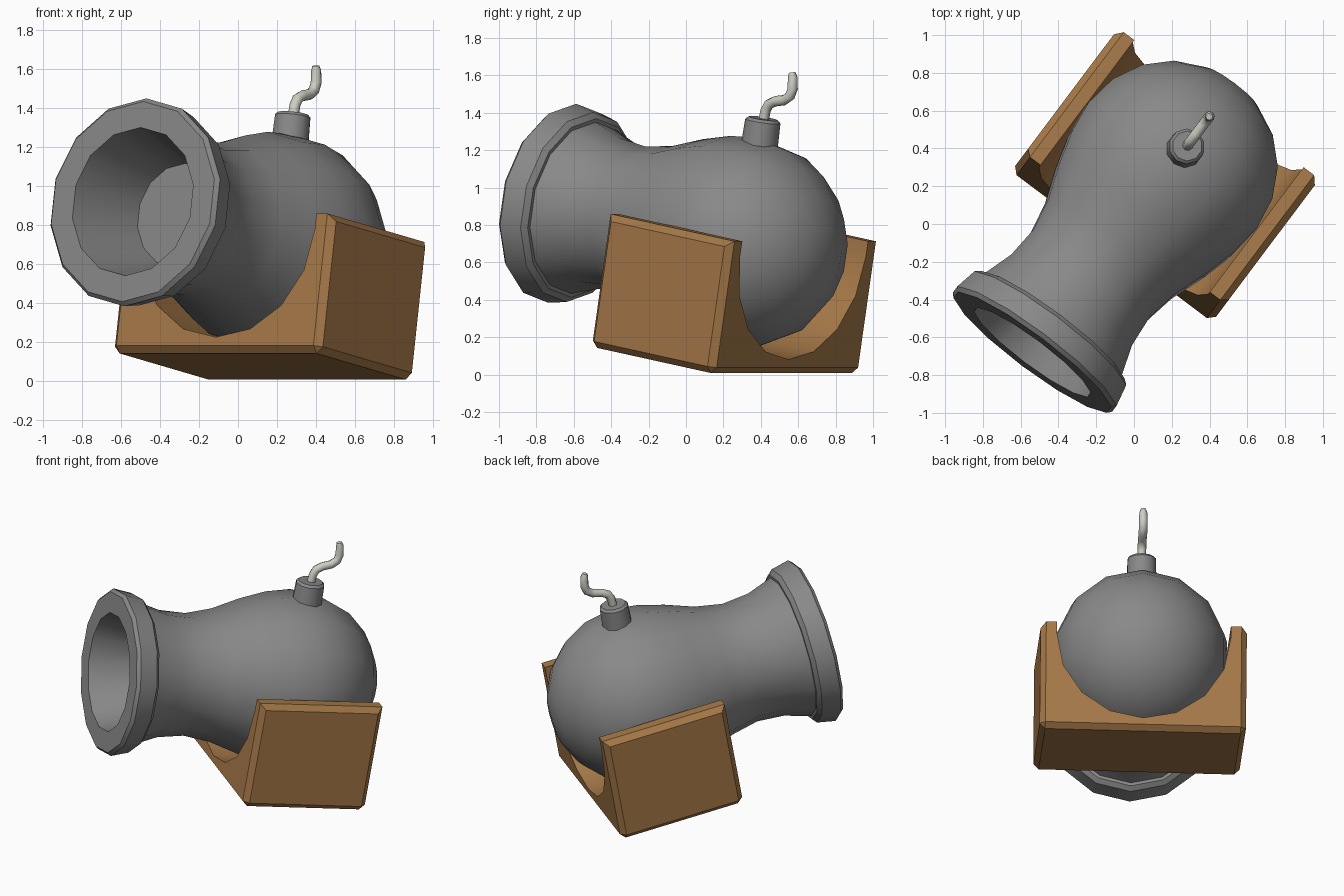
import bpy, bmesh, math
from mathutils import Matrix, Vector

if "Cube" in bpy.data.objects:
    bpy.data.objects.remove(bpy.data.objects["Cube"])

# Whole model is built along -Y around the breech centre, then pitched, yawed and placed
PLACE = (Matrix.Translation((0.193, 0.295, 0.705))
         @ Matrix.Rotation(math.radians(-36.9), 4, 'Z')
         @ Matrix.Rotation(math.radians(-10), 4, 'X'))


def material(name, rgb):
    m = bpy.data.materials.new(name)
    m.diffuse_color = (*rgb, 1)
    m.use_nodes = True
    m.node_tree.nodes["Principled BSDF"].inputs["Base Color"].default_value = m.diffuse_color
    return m


def finish(bm, name, mat, angle=30):
    bmesh.ops.recalc_face_normals(bm, faces=bm.faces)
    bm.transform(PLACE)
    me = bpy.data.meshes.new(name)
    bm.to_mesh(me)
    bm.free()
    for p in me.polygons:
        p.use_smooth = True
    me.set_sharp_from_angle(angle=math.radians(angle))
    ob = bpy.data.objects.new(name, me)
    bpy.context.collection.objects.link(ob)
    me.materials.append(mat)
    return ob


def skin(bm, rings):
    """Bridge rings of equal length; a ring of one vertex is a pole."""
    for a, b in zip(rings, rings[1:]):
        n = max(len(a), len(b))
        for i in range(n):
            j = (i + 1) % n
            f = [a[i % len(a)], a[j % len(a)], b[j % len(b)], b[i % len(b)]]
            bm.faces.new(list(dict.fromkeys(f)))


def lathe(name, profile, n, to_point, mat, angle=30):
    bm = bmesh.new()
    rings = []
    for h, r in profile:
        k = n if r > 0 else 1
        rings.append([bm.verts.new(to_point(h, r * math.sin(2 * math.pi * i / n),
                                            r * math.cos(2 * math.pi * i / n)))
                      for i in range(k)])
    skin(bm, rings)
    return finish(bm, name, mat, angle)


iron = material("iron", (0.25, 0.25, 0.25))

# Barrel: round breech, waist, flared muzzle ring and tapering bore
R = 0.57
breech = [(-R, 0)] + [(-R * math.cos(math.radians(a)), R * math.sin(math.radians(a)))
                      for a in (18, 36, 54, 72, 90)]
barrel = breech + [
    (0.17, 0.55), (0.35, 0.50), (0.54, 0.43), (0.72, 0.395), (0.90, 0.41), (1.07, 0.465),
    (1.07, 0.485), (1.095, 0.515), (1.215, 0.54), (1.237, 0.52),
    (1.237, 0.385), (0.83, 0.27), (0.83, 0)]
lathe("barrel", barrel, 14, lambda h, a, b: (a, -h, b), iron)

# Vent cap on top of the breech
cap = [(0.50, 0), (0.50, 0.10), (0.665, 0.095), (0.68, 0.08), (0.68, 0)]
lathe("vent_cap", cap, 10, lambda h, a, b: (a, 0.03 + b, h), iron, 38)

# Bent fuse: tube swept along a path in the centre plane
path = [Vector((0, y, z)) for y, z in (
    (0.033, 0.66), (0.038, 0.725), (0.055, 0.762), (0.095, 0.785), (0.15, 0.80),
    (0.185, 0.828), (0.196, 0.87), (0.186, 0.93), (0.178, 0.955))]
radii = [0.028] * 7 + [0.026, 0.018]
bm = bmesh.new()
rings = []
for i, (p, r) in enumerate(zip(path, radii)):
    d = (path[min(i + 1, len(path) - 1)] - path[max(i - 1, 0)]).normalized()
    side = Vector((1, 0, 0))
    other = d.cross(side)
    rings.append([bm.verts.new(p + r * (side * math.cos(a) + other * math.sin(a)))
                  for a in (k * math.pi / 4 for k in range(8))])
skin(bm, rings)
bm.faces.new(rings[0])
bm.faces.new(rings[-1])
finish(bm, "fuse", material("fuse_cord", (0.60, 0.62, 0.55)), 50)

# Wooden cradle: block with a round trough, chamfered around both side faces
W, TOP, BOTTOM, TROUGH = 0.665, 0.082, -0.639, 0.56
outline = [(-W, TOP), (-W, BOTTOM), (W, BOTTOM), (W, TOP), (TROUGH, TOP)]
outline += [(TROUGH * math.cos(k * math.pi / 8), -TROUGH * math.sin(k * math.pi / 8))
            for k in range(9)]
outline.append((-TROUGH, TOP))
bm = bmesh.new()
face = bm.faces.new([bm.verts.new((x, -0.42, z)) for x, z in outline])
ext = bmesh.ops.extrude_face_region(bm, geom=[face])
bmesh.ops.translate(bm, vec=(0, 0.84, 0),
                    verts=[v for v in ext["geom"] if isinstance(v, bmesh.types.BMVert)])
bmesh.ops.recalc_face_normals(bm, faces=bm.faces)
edges = [e for e in bm.edges if all(abs(v.co.x) > W - 0.001 for v in e.verts)]
bmesh.ops.bevel(bm, geom=edges, offset=0.035, offset_type='OFFSET', segments=1,
                profile=0.5, affect='EDGES')
finish(bm, "cradle", material("wood", (0.38, 0.19, 0.065)))
